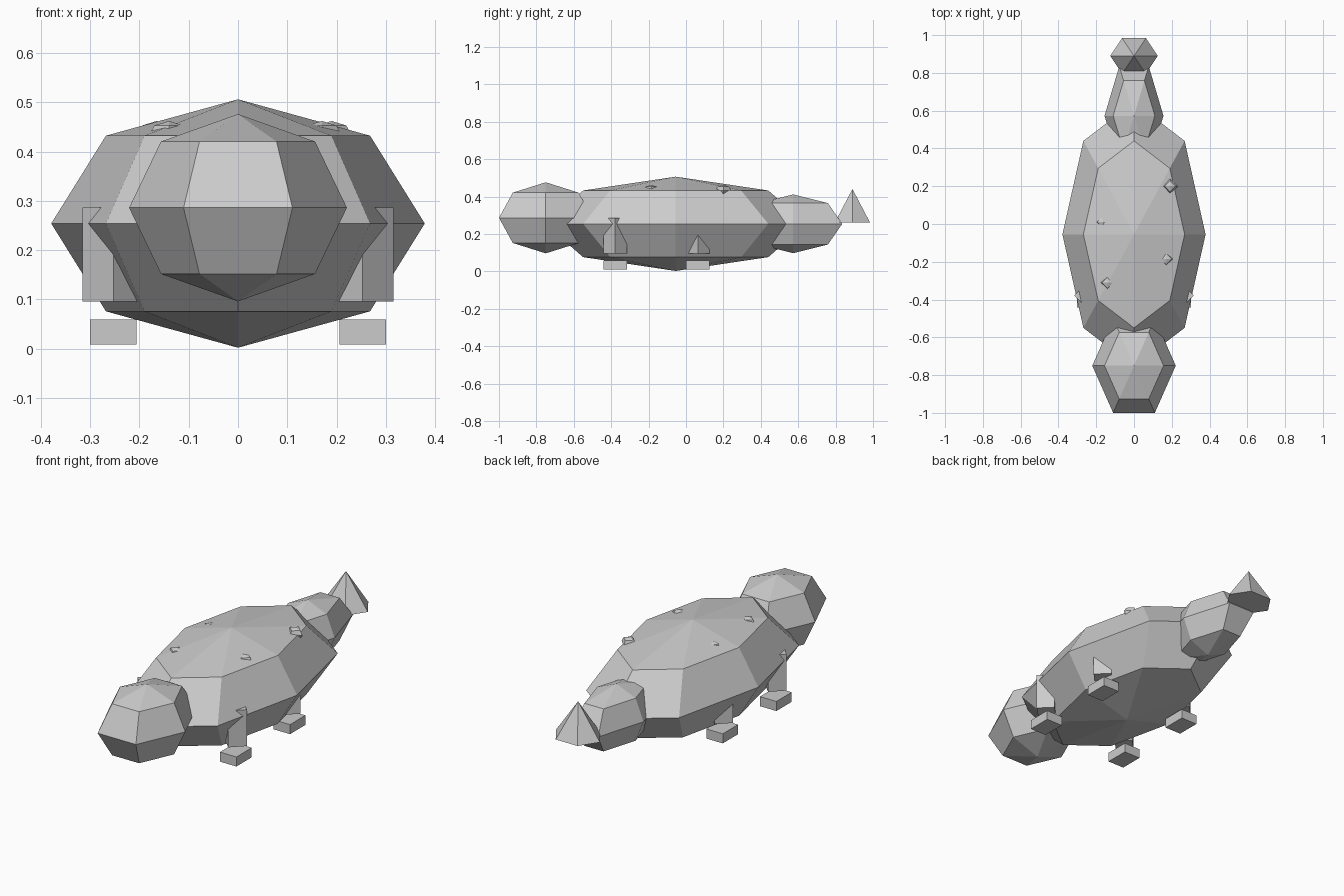
import bpy, bmesh
from math import sin, cos, pi

if "Cube" in bpy.data.objects:
    bpy.data.objects.remove(bpy.data.objects["Cube"])


def lathe(name, sides, profile, centre, scale):
    """Faceted solid from (radius, height) rings; radius 0 makes a point."""
    bm = bmesh.new()
    rings = []
    for r, h in profile:
        count = 1 if r < 1e-6 else sides
        rings.append([bm.verts.new((centre[0] + scale[0] * r * cos(2 * pi * i / sides),
                                    centre[1] + scale[1] * r * sin(2 * pi * i / sides),
                                    centre[2] + scale[2] * h)) for i in range(count)])
    for a, b in zip(rings, rings[1:]):
        for i in range(sides):
            j = (i + 1) % sides
            quad = [a[i % len(a)], a[j % len(a)], b[j % len(b)], b[i % len(b)]]
            bm.faces.new(list(dict.fromkeys(quad)))
    for end in (rings[0], rings[-1]):
        if len(end) > 1:
            bm.faces.new(end)
    bmesh.ops.recalc_face_normals(bm, faces=bm.faces)
    mesh = bpy.data.meshes.new(name)
    bm.to_mesh(mesh)
    bm.free()
    obj = bpy.data.objects.new(name, mesh)
    bpy.context.collection.objects.link(obj)
    return obj


def box(name, centre, size):
    bpy.ops.mesh.primitive_cube_add(size=1, location=centre)
    obj = bpy.context.object
    obj.name = name
    obj.scale = size
    return obj


# Shared unit profiles
BALL = [(0, -1), (0.7071, -0.7071), (1, 0), (0.7071, 0.7071), (0, 1)]
POST = [(1, -1), (1, 1)]
CONE = [(1, 0), (0, 1)]

# Body, head and tail
lathe("body", 8, BALL, (0, -0.055, 0.254), (0.379, 0.70, 0.252))
lathe("head", 6, BALL, (0, -0.75, 0.286), (0.221, 0.288, 0.19))
lathe("tail", 6, BALL, (0, 0.573, 0.254), (0.156, 0.303, 0.157))
lathe("tail_tip", 6, CONE, (0, 0.89, 0.26), (0.126, 0.109, 0.18))

# Legs and feet, mirrored left and right
for end, y in (("front", -0.379), ("back", 0.063)):
    for side, s in (("left", -1), ("right", 1)):
        lathe(f"{end}_{side}_leg", 4, POST, (s * 0.253, y, 0.191), (0.063, 0.063, 0.095))
        box(f"{end}_{side}_foot", (s * 0.253, y, 0.034), (0.095, 0.126, 0.05))

# Spots mostly sunk into the back
for i, (x, y) in enumerate([(0.19, 0.20), (-0.165, 0.01), (0.17, -0.185), (-0.14, -0.31)]):
    lathe(f"back_spot_{i + 1}", 4, BALL, (x, y, 0.431), (0.042, 0.042, 0.031))
